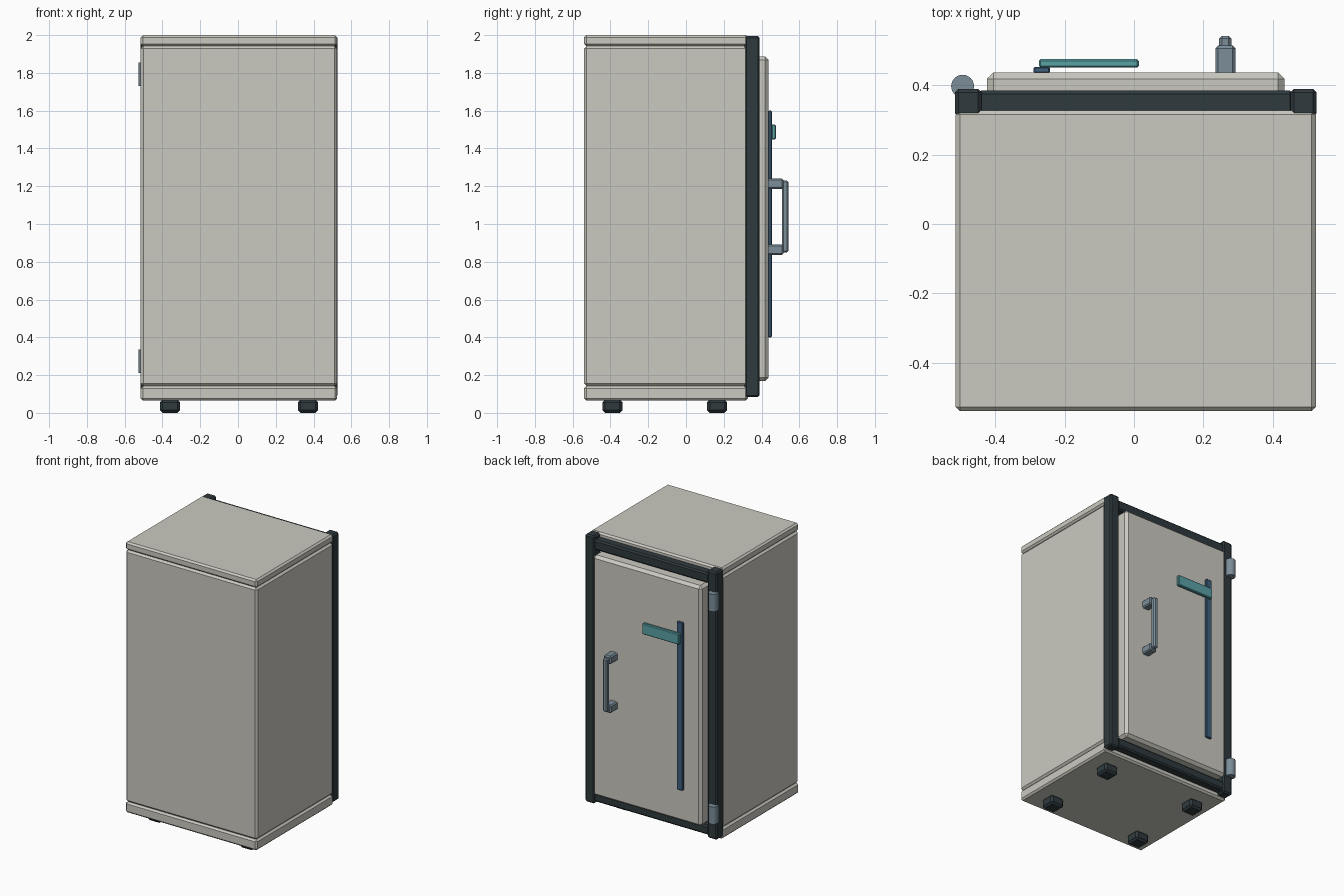
import bpy, bmesh
from mathutils import Vector

if "Cube" in bpy.data.objects:
    bpy.data.objects.remove(bpy.data.objects["Cube"])


def material(name, rgb):
    m = bpy.data.materials.new(name)
    m.diffuse_color = (*rgb, 1)
    m.use_nodes = True
    m.node_tree.nodes["Principled BSDF"].inputs["Base Color"].default_value = m.diffuse_color
    return m


ENAMEL = material("enamel", (0.60, 0.59, 0.53))
DARK = material("dark_trim", (0.028, 0.042, 0.048))
STEEL = material("steel", (0.20, 0.27, 0.32))
BLUE = material("blue", (0.05, 0.12, 0.21))
TEAL = material("teal", (0.10, 0.36, 0.38))


def finish(ob, name, mat, bevel):
    ob.name = name
    ob.data.materials.append(mat)
    if bevel:
        b = ob.modifiers.new("bevel", 'BEVEL')
        b.width = bevel
        b.segments = 1
        b.limit_method = 'ANGLE'
    return ob


def box(name, x, y, z, mat, bevel=0.0):
    """Chamfered box given by its (min, max) range on each axis."""
    me = bpy.data.meshes.new(name)
    bm = bmesh.new()
    bmesh.ops.create_cube(bm, size=1)
    for v in bm.verts:
        v.co = Vector([(r[0] + r[1]) / 2 + c * (r[1] - r[0])
                       for c, r in zip(v.co, (x, y, z))])
    bm.to_mesh(me)
    bm.free()
    ob = bpy.data.objects.new(name, me)
    bpy.context.collection.objects.link(ob)
    return finish(ob, name, mat, bevel)


# Cabinet: base slab, main body and top slab separated by fine seams
X, Y = (-0.515, 0.525), (-0.54, 0.328)
box("base_slab", X, Y, (0.065, 0.142), ENAMEL, 0.012)
box("cabinet_body", X, Y, (0.142, 1.942), ENAMEL, 0.014)
box("top_slab", X, Y, (1.942, 2.0), ENAMEL, 0.012)

# Feet
for i, fx in enumerate((-0.36, 0.37)):
    for j, fy in enumerate((-0.39, 0.165)):
        box(f"foot_{i}{j}", (fx - 0.053, fx + 0.053), (fy - 0.053, fy + 0.053),
            (0.0, 0.07), DARK, 0.014)

# Door frame: two posts and two rails
box("frame_post_left", (-0.517, -0.44), (0.31, 0.39), (0.083, 1.995), DARK, 0.01)
box("frame_post_right", (0.452, 0.527), (0.31, 0.39), (0.083, 1.995), DARK, 0.01)
box("frame_rail_top", (-0.45, 0.46), (0.318, 0.386), (1.898, 1.97), DARK, 0.01)
box("frame_rail_bottom", (-0.45, 0.46), (0.318, 0.386), (0.1, 0.165), DARK, 0.01)

# Door
box("door", (-0.425, 0.435), (0.325, 0.438), (0.168, 1.887), ENAMEL, 0.019)

# Handle: two mounts and a grip
for name, z in (("lower", 0.863), ("upper", 1.213)):
    box(f"handle_mount_{name}", (0.235, 0.293), (0.43, 0.515),
        (z - 0.028, z + 0.028), STEEL, 0.008)
box("handle_grip", (0.246, 0.281), (0.508, 0.543), (0.85, 1.23), STEEL, 0.008)

# Door decoration: vertical strip and horizontal bar
box("vertical_strip", (-0.29, -0.243), (0.435, 0.454), (0.4, 1.6), BLUE, 0.004)
box("horizontal_bar", (-0.275, 0.014), (0.452, 0.476), (1.448, 1.526), TEAL, 0.005)

# Hinge barrels
for name, z in (("lower", 0.273), ("upper", 1.792)):
    bpy.ops.mesh.primitive_cylinder_add(vertices=24, radius=0.033, depth=0.124,
                                        location=(-0.495, 0.398, z))
    finish(bpy.context.object, f"hinge_{name}", STEEL, 0)
    bpy.ops.object.shade_smooth_by_angle()
